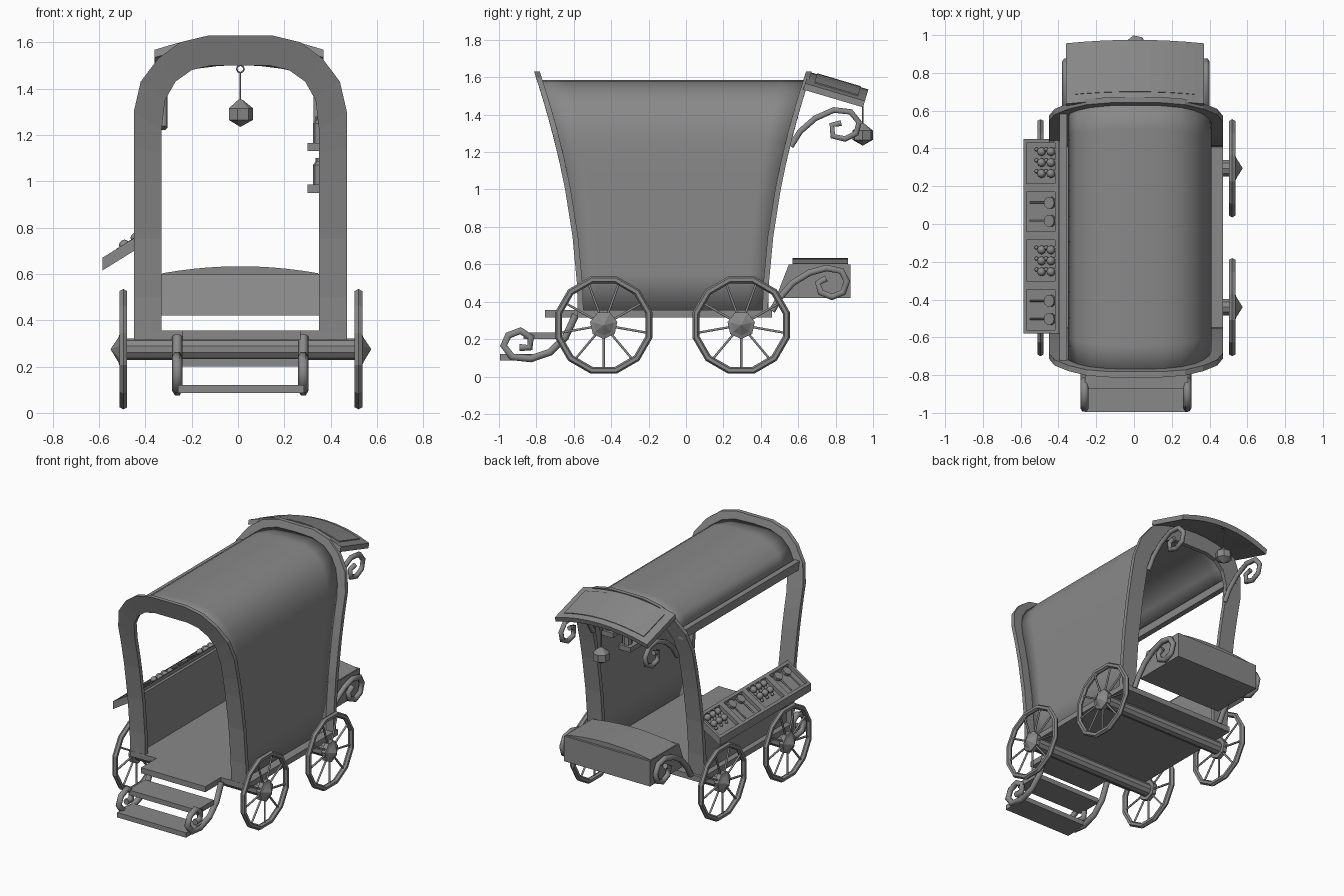
import bpy, bmesh
from math import pi, cos, sin
from mathutils import Matrix, Vector

cube = bpy.data.objects.get("Cube")
if cube:
    bpy.data.objects.remove(cube)

GREY = bpy.data.materials.new("plain grey")
GREY.use_nodes = True
GREY.diffuse_color = (0.25, 0.25, 0.25, 1)
GREY.node_tree.nodes["Principled BSDF"].inputs["Base Color"].default_value = (0.25, 0.25, 0.25, 1)
CX, CY = 0.01, -0.07      # middle of the wagon body


def finish(name, bm, smooth=False):
    bmesh.ops.recalc_face_normals(bm, faces=bm.faces)
    me = bpy.data.meshes.new(name)
    bm.to_mesh(me)
    bm.free()
    ob = bpy.data.objects.new(name, me)
    bpy.context.collection.objects.link(ob)
    me.materials.append(GREY)
    for p in me.polygons:
        p.use_smooth = smooth
    return ob


def box(name, x, y, z, slope=0.0):
    """Box from ranges; slope raises z along x."""
    bm = bmesh.new()
    bmesh.ops.create_cube(bm, size=1)
    for v in bm.verts:
        v.co = [r[0] if c < 0 else r[1] for c, r in zip(v.co, (x, y, z))]
        v.co.z += slope * (v.co.x - x[0])
    return finish(name, bm)


def lathe(name, profile, loc, axis="Z", n=8):
    """Spin (radius, height) pairs about an axis through loc."""
    rot = Matrix.Rotation(pi / 2, 4, "Y") if axis == "X" else Matrix()
    mat = Matrix.Translation(loc) @ rot
    rings = [[mat @ Vector((r * cos(2 * pi * i / n), r * sin(2 * pi * i / n), h))
              for i in range(n)] for r, h in profile]
    return loft(name, rings, ring_closed=True, caps=True)


def loft(name, rows, ring_closed=False, rows_closed=False, caps=False, smooth=False):
    bm = bmesh.new()
    vs = [[bm.verts.new(p) for p in row] for row in rows]
    n = len(vs[0])
    for a in range(len(vs) - (not rows_closed)):
        r0, r1 = vs[a], vs[(a + 1) % len(vs)]
        for i in range(n - (not ring_closed)):
            j = (i + 1) % n
            bm.faces.new((r0[i], r0[j], r1[j], r1[i]))
    if caps:
        bm.faces.new(vs[0])
        bm.faces.new(vs[-1])
    bmesh.ops.remove_doubles(bm, verts=bm.verts, dist=0.0002)
    return finish(name, bm, smooth)


def tube(name, pts, r):
    cu = bpy.data.curves.new(name, "CURVE")
    cu.dimensions = "3D"
    cu.bevel_depth, cu.bevel_resolution, cu.use_fill_caps = r, 1, True
    sp = cu.splines.new("POLY")
    sp.points.add(len(pts) - 1)
    for p, co in zip(sp.points, pts):
        p.co = (*co, 1)
        p.radius = 1
    ob = bpy.data.objects.new(name, cu)
    bpy.context.collection.objects.link(ob)
    cu.materials.append(GREY)
    return ob


def ball(name, loc, r):
    bm = bmesh.new()
    bmesh.ops.create_uvsphere(bm, u_segments=8, v_segments=6, radius=r,
                              matrix=Matrix.Translation(loc))
    return finish(name, bm, True)


def half_length(z):
    """Flare of the body towards the top."""
    t = max(0, (z - 0.3) / 1.33)
    return 0.507 + 0.235 * t ** 1.9


# Arched end frames, flaring outwards
outer = [(.46, z) for z in (.315, .5, .75, 1, 1.15, 1.3)] + [(.43, 1.43), (.355, 1.53), (.26, 1.6), (.135, 1.63)]
inner = [(.34, z) for z in (.315, .5, .75, 1, 1.12, 1.22)] + [(.325, 1.35), (.28, 1.43), (.21, 1.48), (.125, 1.5)]


def full(half):
    return [(CX - x, z) for x, z in half] + [(CX + x, z) for x, z in reversed(half)]


for name, s in (("front_arch", -1), ("back_arch", 1)):
    rows = []
    for (xo, zo), (xi, zi) in zip(full(outer), full(inner)):
        yo, yi = (CY + s * half_length(z) for z in (zo, zi))
        rows.append([(xo, yo, zo), (xi, yi, zi), (xi, yi - s * .03, zi), (xo, yo - s * .03, zo)])
    loft(name, rows, ring_closed=True, caps=True)

# Canvas cover: one closed side and the roof, open on the counter side
section = [(.41, z) for z in (.355, .55, .75, .95, 1.1, 1.25)]
section += [(.4, 1.34), (.37, 1.43), (.32, 1.5), (.25, 1.55), (.15, 1.58), (0, 1.585),
            (-.13, 1.58), (-.23, 1.55), (-.3, 1.5), (-.35, 1.43)]
rows = [[(x, CY + t / 5 * (half_length(z) - .012), z) for x, z in section] for t in range(-5, 6)]
cover = loft("canvas_cover", rows, smooth=True)
mod = cover.modifiers.new("thickness", "SOLIDIFY")
mod.thickness = 0.02
mod.offset = -1
box("roof_edge_beam", (-.395, -.355), (-.73, .6), (1.38, 1.44))
box("low_side_wall", (-.41, -.38), (-.58, .44), (.355, .76))

# Floor, porch plate and steps
box("floor", (-.45, .47), (-.58, .46), (.315, .355))
box("porch_plate", (-.24, .27), (-.755, -.57), (.315, .355))
box("upper_step", (-.26, .285), (-.87, -.68), (.2, .235))
box("lower_step", (-.26, .285), (-.995, -.82), (.085, .12))

# Scrolled brackets as (y, z) paths, one on each side
step_path = [(-.59, .33), (-.645, .21), (-.727, .13), (-.83, .095), (-.93, .105), (-.975, .165),
             (-.95, .22), (-.885, .245), (-.83, .21), (-.835, .155), (-.89, .155)]
bench_path = [(.46, .35), (.5, .42), (.57, .5), (.66, .555), (.75, .58), (.83, .565), (.86, .51),
              (.84, .45), (.78, .425), (.72, .45), (.705, .5), (.75, .525)]
awning_path = [(.56, 1.23), (.61, 1.31), (.69, 1.38), (.79, 1.425), (.88, 1.415), (.925, 1.36),
               (.91, 1.3), (.85, 1.27), (.785, 1.285), (.78, 1.345), (.83, 1.355)]
for label, path, half, r in (("step", step_path, .272, .022), ("bench", bench_path, .37, .02),
                             ("awning", awning_path, .333, .018)):
    for side, s in (("left", 1), ("right", -1)):
        tube(f"{label}_scroll_{side}", [(CX + s * half, y, z) for y, z in path], r)

# Rear bench box with arched lid
profile = [(.48, .42), (.88, .42), (.88, .6), (.55, .6)]
loft("bench_box", [[(x, y, z) for y, z in profile] for x in (-.33, .35)], ring_closed=True, caps=True)
lid = []
for i in range(-5, 6):
    u = i / 5
    z = .603 + .03 * (1 - u * u)
    lid.append([(CX + .335 * u, .57, .59), (CX + .335 * u, .865, .59),
                (CX + .335 * u, .865, z), (CX + .335 * u, .57, z)])
loft("bench_lid", lid, ring_closed=True, caps=True)


# Tilted, curved awning with a raised panel
def awning(name, half, a, b, lift, thick):
    along, down = Vector((0, .32, -.095)), Vector((0, -.285, -.958))
    rows = []
    for i in range(-4, 5):
        x = half * i / 4
        base = Vector((CX - .005 + x, .655, 1.63)) + down * (.065 * (x / .365) ** 2 - lift)
        p, q = base + along * a, base + along * b
        rows.append([p, q, q + down * thick, p + down * thick])
    loft(name, rows, ring_closed=True, caps=True)


awning("awning", .365, 0, 1, 0, .035)
awning("awning_panel", .315, .14, .87, .005, .02)

# Hanging lantern
LY = .945
lathe("lantern", [(.001, 1.235), (.055, 1.265), (.055, 1.315), (.012, 1.35), (.001, 1.355)], (CX, LY, 0), n=7)
tube("lantern_cord", [(CX, LY, 1.35), (CX, LY, 1.47)], .004)
tube("lantern_ring", [(CX + .016 * cos(a * pi / 4), LY, 1.485 + .016 * sin(a * pi / 4)) for a in range(9)], .004)

# Wheels and axles
for end, wy in (("front", -.44), ("back", .295)):
    lathe(end + "_axle", [(.046, -.49), (.046, .515)], (0, wy, .275), "X", 10)
    for side, wx, s in (("left", .52, 1), ("right", -.495, -1)):
        tag = f"{end}_{side}"
        rim = []
        for i in range(12):
            a = pi * (i + .5) / 6
            rim.append([(wx + .019 * sin(b * pi / 3), wy + (.25 + .019 * cos(b * pi / 3)) * cos(a),
                         .275 + (.25 + .019 * cos(b * pi / 3)) * sin(a)) for b in range(6)])
        loft(tag + "_wheel_rim", rim, ring_closed=True, rows_closed=True)
        lathe(tag + "_wheel_hub", [(.075, -.015 * s), (.075, .015 * s), (.055, .022 * s), (.001, .055 * s)],
              (wx, wy, .275), "X", 7)
        for i in range(9):
            a = -pi / 2 + 2 * pi * i / 9
            tube(f"{tag}_spoke_{i}", [(wx, wy + r * cos(a), .275 + r * sin(a)) for r in (.05, .25)], .007)

# Sloping sweet counter: tray, rails and dividers
SL, X0 = .62, -.585


def on_tray(x, h):
    return .64 + h + SL * (x - X0)


box("counter_tray", (X0, -.4), (-.58, .45), (.615, .64), SL)
box("counter_outer_rail", (X0, -.568), (-.58, .45), (.62, .67), SL)
box("counter_inner_rail", (-.417, -.4), (-.58, .45), (.62 + SL * .168, .67 + SL * .168), SL)
for i, y in enumerate((-.57, -.325, -.0625, .1925, .44)):
    w = .01 if i in (0, 4) else .022
    box(f"counter_divider_{i}", (X0, -.4), (y - w, y + w), (.62, .67), SL)

# Sweets: wrapped candies and lollipops in alternate trays
for t, yc in enumerate((-.195, .325)):
    for i in range(3):
        y = yc + .058 * (i - 1)
        for x in (-.49, -.44):
            ball(f"candy_{t}_{i}", (x, y, on_tray(x, .025)), .024)
            for dx in (-.026, .026):
                ball(f"candy_wrapper_{t}_{i}", (x + dx, y + .012, on_tray(x + dx, .02)), .011)
for t, yc in enumerate((-.455, .065)):
    for dy in (-.048, .048):
        y = yc + dy
        lolly = lathe("lollipop", [(.032, -.01), (.032, .01)], (0, 0, 0), n=10)
        lolly.rotation_euler.y = -.555
        lolly.location = (-.445, y, on_tray(-.445, .02))
        tube("lollipop_stick", [(x, y, on_tray(x, .015)) for x in (-.55, -.46)], .005)

# Small shelves with jars on the inner wall
for i, (y, z) in enumerate(((.3, 1.13), (.1, .95))):
    box(f"wall_shelf_{i}", (.3, .4), (y - .1, y + .1), (z, z + .035))
    for dy in (-.055, .055):
        lathe(f"jar_{i}", [(.032, z + .035), (.032, z + .12), (.02, z + .135), (.02, z + .15)],
              (.355, y + dy, 0), n=8)
